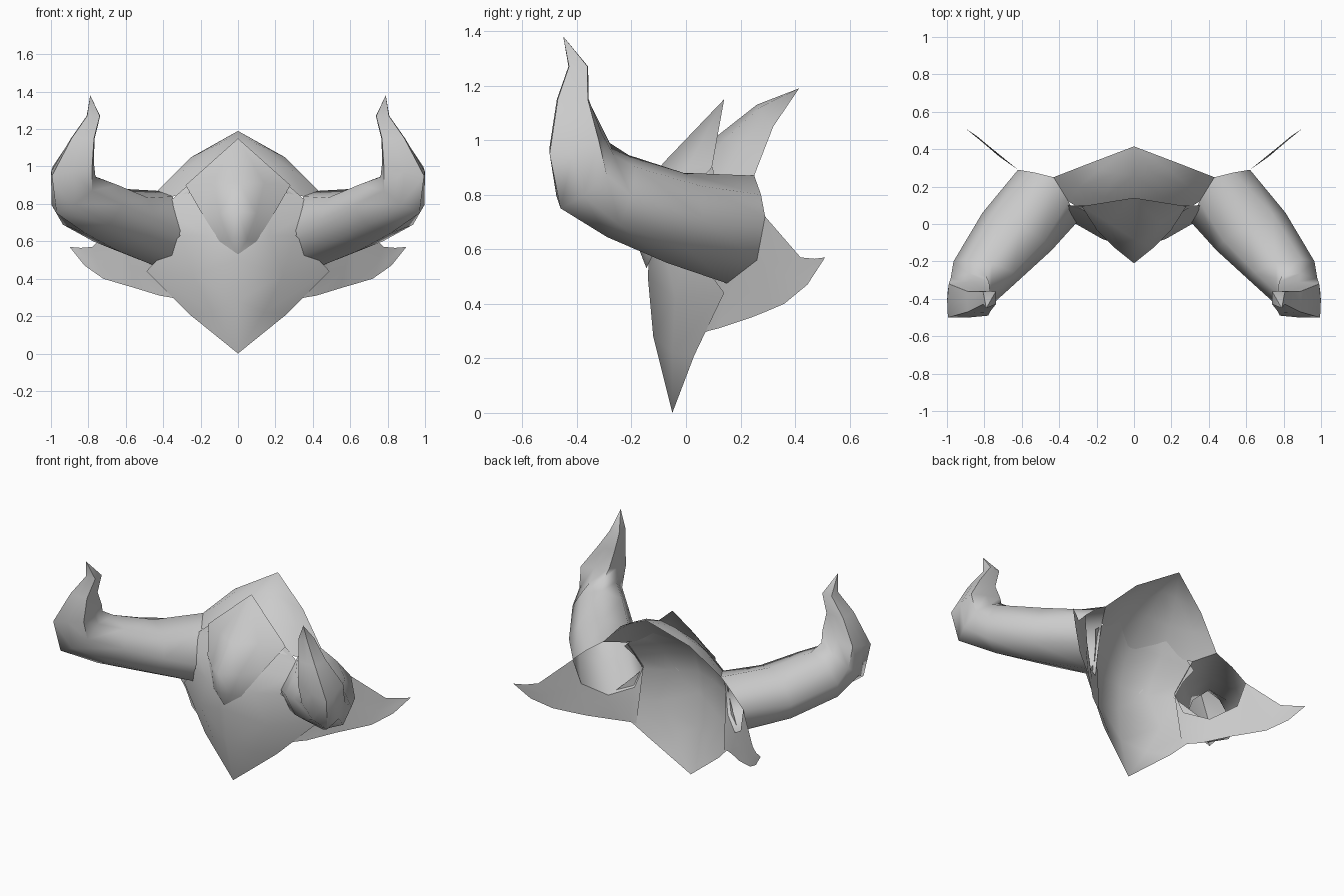
import bpy, bmesh, math
from mathutils import Vector


def loft(name, rows, closed=False):
    """Skin rows of points into a smooth sheet or tube, mirrored across x."""
    bm = bmesh.new()
    grid = [[bm.verts.new(p) for p in row] for row in rows]
    n = len(rows[0])
    for r0, r1 in zip(grid, grid[1:]):
        for i in range(n if closed else n - 1):
            j = (i + 1) % n
            bm.faces.new((r0[i], r0[j], r1[j], r1[i]))
    bmesh.ops.remove_doubles(bm, verts=bm.verts, dist=0.0005)
    bmesh.ops.recalc_face_normals(bm, faces=bm.faces)
    # sheets face forward, tubes face outward
    if not closed and sum(f.normal.y * f.calc_area() for f in bm.faces) > 0:
        bmesh.ops.reverse_faces(bm, faces=bm.faces)
    me = bpy.data.meshes.new(name)
    bm.to_mesh(me)
    bm.free()
    ob = bpy.data.objects.new(name, me)
    bpy.context.collection.objects.link(ob)
    mod = ob.modifiers.new("mirror", 'MIRROR')
    mod.use_clip = True
    bpy.ops.object.select_all(action='DESELECT')
    ob.select_set(True)
    bpy.context.view_layer.objects.active = ob
    bpy.ops.object.shade_smooth_by_angle(angle=math.radians(60))
    return ob


# front plate: centre line to right edge, bottom point upward
loft("front_plate", [
    [(0, -.05, 0)] * 3,
    [(0, -.12, .28), (.14, -.05, .22), (.26, .03, .21)],
    [(0, -.14, .50), (.24, -.04, .42), (.49, .14, .44)],
    [(0, -.13, .65), (.17, -.08, .63), (.31, .00, .63)],
    [(0, -.09, .78), (.18, -.03, .76), (.34, .05, .73)],
    [(0, -.03, .88), (.18, .04, .85), (.38, .10, .80)],
    [(0, .07, .99), (.15, .08, .95), (.28, .10, .89)],
])

# horn mouth: shared rim where horn, crest and cheek guard meet
rim = [(.62, .29, .72), (.53, .275, .80), (.43, .25, .87), (.35, .12, .84),
       (.30, .015, .65), (.34, .05, .52), (.46, .15, .475), (.58, .26, .56)]

# rear crest rising behind the front plate
loft("crest_plate", [
    [(0, .415, 1.19)] * 4,
    [(0, .26, 1.13), (.10, .27, 1.12), (.19, .29, 1.08), (.25, .32, 1.05)],
    [(0, .12, 1.02), (.16, .14, 1.00), (.29, .20, .98), (.34, .285, .96)],
    [(0, -.03, .87), (.20, .03, .87), rim[3], rim[2]],
])

# small raised brow plate
loft("brow_plate", [
    [(0, .14, 1.15)] * 3,
    [(0, -.08, .92), (.14, .01, .91), (.28, .095, .90)],
    [(0, -.21, .76), (.10, -.13, .75), (.20, -.03, .76)],
    [(0, -.18, .62), (.05, -.15, .61), (.10, -.11, .60)],
    [(0, -.145, .53)] * 3,
])

# cheek guards sweeping back to a point, columns of bottom / middle / top
loft("cheek_guards", [
    [(.32, .06, .29), (.31, .04, .45), rim[4]],
    [(.36, .08, .30), (.35, .07, .42), rim[5]],
    [(.42, .12, .31), (.44, .14, .40), rim[6]],
    [(.55, .24, .35), (.57, .25, .45), rim[7]],
    [(.62, .29, .37), (.62, .29, .54), rim[0]],
    [(.72, .36, .40), (.75, .39, .49), (.78, .42, .57)],
    [(.82, .445, .47), (.83, .46, .52), (.84, .47, .565)],
    [(.90, .51, .57)] * 3,
])

# horns: rings of centre, sideways radius, upward radius, corner fullness
horn = [
    ((.625, -.04, .715), (.185, .10, 0), (-.02, .03, .165), .71),
    ((.79, -.25, .795), (.175, .05, 0), (-.03, .04, .15), .71),
    ((.88, -.37, .87), (.10, .08, 0), (-.09, .09, .12), .62),
    ((.885, -.405, 1.0), (.105, .085, 0), (-.11, .095, .05), .53),
    ((.83, -.415, 1.15), (.06, .055, 0), (-.06, .055, 0), .53),
    ((.773, -.395, 1.27), (.034, .034, 0), (-.034, .034, 0), .53),
    ((.79, -.45, 1.38), (0, 0, 0), (0, 0, 0), .7),
]
SIDES = 8
rings = [rim]
for c, a, b, full in horn:
    c, a, b = Vector(c), Vector(a), Vector(b)
    ring = []
    for i in range(SIDES):
        t = math.tau * i / SIDES
        k = full / math.sqrt(.5) if i % 2 else 1
        ring.append(c + (a * math.cos(t) + b * math.sin(t)) * k)
    rings.append(ring)
loft("horns", rings, closed=True)
